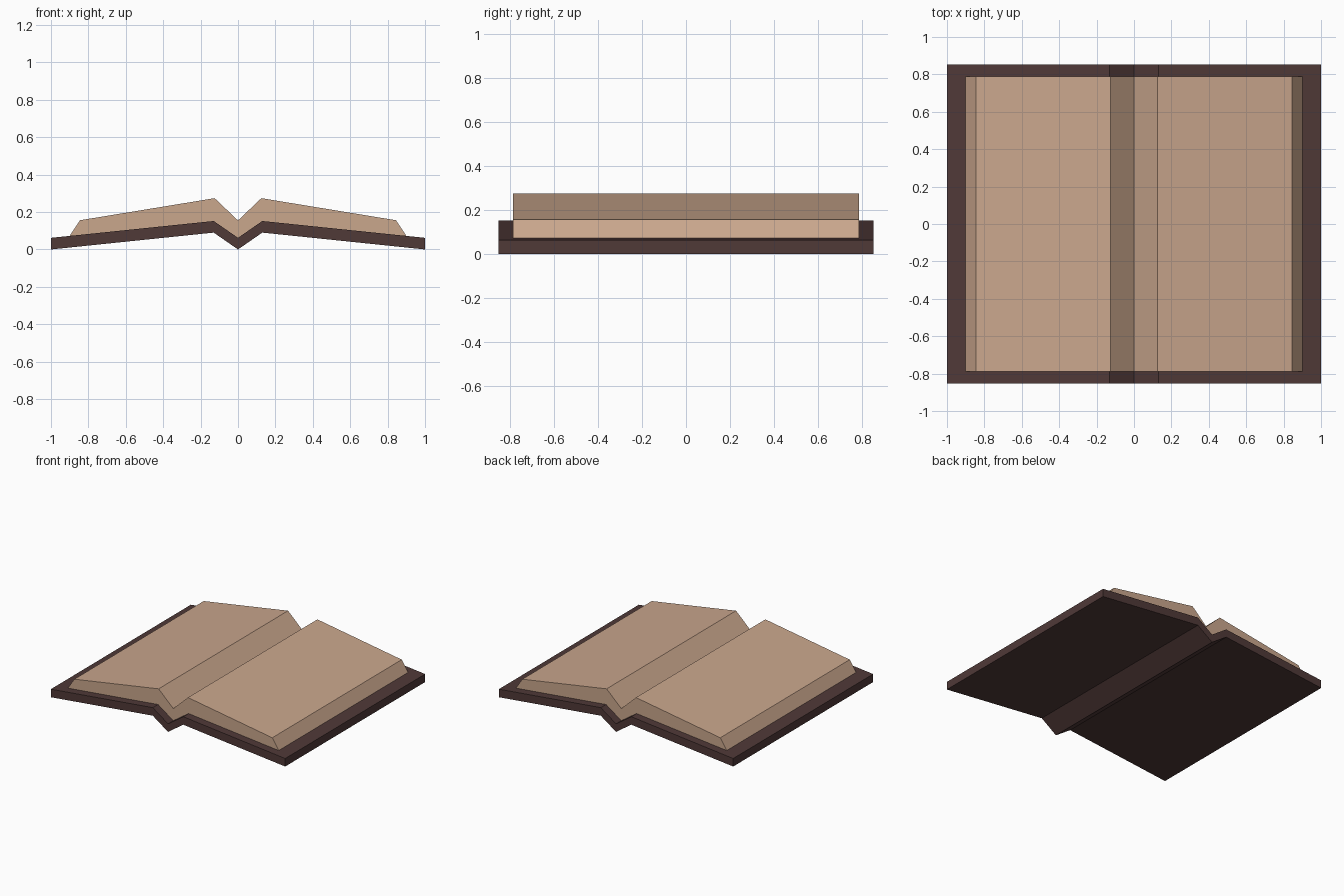
import bpy, bmesh

if "Cube" in bpy.data.objects:
    bpy.data.objects.remove(bpy.data.objects["Cube"])


def material(name, rgb):
    m = bpy.data.materials.new(name)
    m.diffuse_color = (*rgb, 1.0)
    m.use_nodes = True
    m.node_tree.nodes["Principled BSDF"].inputs["Base Color"].default_value = m.diffuse_color
    return m


def extruded_part(name, top, bottom, half_depth, mat):
    """Mirror right-half top/bottom chains (spine to edge) and extrude along y."""
    def full(chain):
        return [(-x, z) for x, z in reversed(chain) if x > 0] + chain
    profile = full(bottom) + full(top)[::-1]
    bm = bmesh.new()
    face = bm.faces.new([bm.verts.new((x, -half_depth, z)) for x, z in profile])
    ext = bmesh.ops.extrude_face_region(bm, geom=[face], use_keep_orig=True)
    verts = [g for g in ext["geom"] if isinstance(g, bmesh.types.BMVert)]
    bmesh.ops.translate(bm, verts=verts, vec=(0, 2 * half_depth, 0))
    bmesh.ops.recalc_face_normals(bm, faces=bm.faces)
    mesh = bpy.data.meshes.new(name)
    bm.to_mesh(mesh)
    bm.free()
    mesh.materials.append(mat)
    obj = bpy.data.objects.new(name, mesh)
    bpy.context.collection.objects.link(obj)
    return obj


leather = material("dark brown leather", (0.08, 0.041, 0.039))
paper = material("tan paper", (0.59, 0.385, 0.265))

# Folded cover: uniform thickness with a V-shaped spine
cover_bottom = [(0, 0.0), (0.13, 0.09), (1.0, 0.0)]
cover_top = [(x, z + 0.062) for x, z in cover_bottom]
extruded_part("cover", cover_top, cover_bottom, 0.853, leather)

# Open page block resting on the cover, with slanted outer edges
page_bottom = [(0, 0.062), (0.13, 0.152), (0.9, 0.0723)]
page_top = [(0, 0.155), (0.125, 0.274), (0.845, 0.156), (0.9, 0.0725)]
extruded_part("pages", page_top, page_bottom, 0.789, paper)
